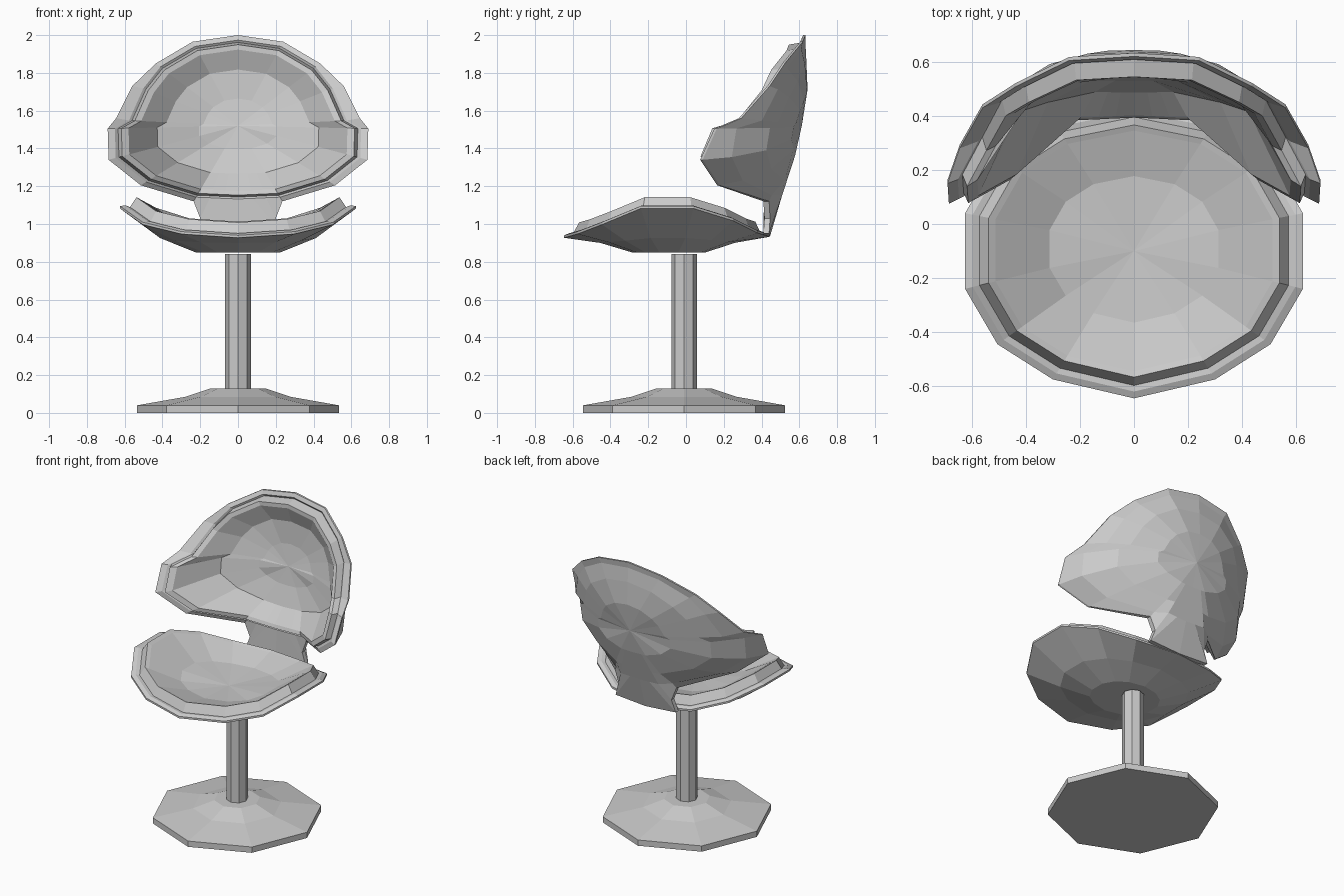
import bpy, bmesh, math
from mathutils import Vector

cube = bpy.data.objects.get("Cube")
if cube:
    bpy.data.objects.remove(cube, do_unlink=True)

grey = bpy.data.materials.new("plain_grey")
grey.use_nodes = True
grey.diffuse_color = (0.6, 0.6, 0.6, 1)
grey.node_tree.nodes["Principled BSDF"].inputs["Base Color"].default_value = (0.6, 0.6, 0.6, 1)


def loft(name, rings, start=None, end=None):
    """Skin closed rings of equal length; ends close to a point or a flat cap."""
    bm = bmesh.new()
    loops = [[bm.verts.new(p) for p in ring] for ring in rings]
    n = len(loops[0])
    for a, b in zip(loops, loops[1:]):
        for i in range(n):
            j = (i + 1) % n
            bm.faces.new((a[i], a[j], b[j], b[i]))
    for loop, tip in ((loops[0], start), (loops[-1], end)):
        if tip is None:
            bm.faces.new(loop)
        else:
            t = bm.verts.new(tip)
            for i in range(n):
                bm.faces.new((loop[i], loop[(i + 1) % n], t))
    bmesh.ops.recalc_face_normals(bm, faces=bm.faces)
    mesh = bpy.data.meshes.new(name)
    bm.to_mesh(mesh)
    bm.free()
    mesh.materials.append(grey)
    obj = bpy.data.objects.new(name, mesh)
    bpy.context.collection.objects.link(obj)
    return obj


def mirrored(half):
    """Complete a half outline that starts and ends on the centre line."""
    return [Vector(p) for p in half] + [Vector((-x, y, z)) for x, y, z in half[-2:0:-1]]


def scaled(ring, centre, s, shift=(0, 0, 0)):
    c = Vector(centre)
    return [c + (p - c) * s + Vector(shift) for p in ring]


def interp(table, v):
    for (a, fa), (b, fb) in zip(table, table[1:]):
        if v <= b:
            return fa + (fb - fa) * max(0, (v - a) / (b - a))
    return table[-1][1]


def octagon(radius, z):
    return [Vector((radius * math.cos(k * math.pi / 4),
                    radius * math.sin(k * math.pi / 4) - 0.01, z)) for k in range(8)]


# Base plate and post
loft("base", [octagon(r, z) for r, z in
              ((0.535, 0), (0.535, 0.04), (0.28, 0.085), (0.145, 0.13))])
loft("post", [octagon(0.068, 0.12), octagon(0.068, 0.84)])

# Seat: saddle-shaped rim, shallow shell below, padded lip and bowl above
seat_rim = mirrored([(0, -0.645, 0.94), (0.3, -0.575, 0.96), (0.505, -0.445, 1.01),
                     (0.625, -0.24, 1.095), (0.625, 0.04, 1.095), (0.505, 0.25, 1.03),
                     (0.3, 0.38, 0.965), (0, 0.44, 0.945)])
mid = (0, -0.085, 1.0)


def level(ring, z, keep):
    return [Vector((p.x, p.y, z + (p.z - 1.0) * keep)) for p in ring]


loft("seat", [
    level(scaled(seat_rim, mid, 0.36), 0.85, 0),
    level(scaled(seat_rim, mid, 0.66), 0.91, 0.25),
    scaled(seat_rim, mid, 1, (0, 0, -0.013)),
    seat_rim,
    scaled(seat_rim, mid, 0.955, (0, 0, 0.008)),
    scaled(seat_rim, mid, 0.915, (0, 0, 0.003)),
    scaled(seat_rim, mid, 0.86, (0, 0, 0.06)),
    scaled(seat_rim, mid, 0.82, (0, 0, 0.05)),
    level(scaled(seat_rim, mid, 0.5), 0.97, 0.4),
], end=(0, -0.1, 0.945))

# Backrest: wrapped shell with forward wings, running down into a waisted neck
crown = [(0, 0.62, 2.0), (0.24, 0.605, 1.965), (0.435, 0.51, 1.85)]
wing = [(0.69, 0.15, 1.505), (0.685, 0.075, 1.34), (0.515, 0.165, 1.205),
        (0.235, 0.41, 1.12)]
shell_rim = mirrored(crown + [(0.56, 0.43, 1.73), (0.645, 0.28, 1.56)] + wing
                     + [(0.2, 0.415, 1.03), (0.23, 0.41, 0.95), (0, 0.415, 0.935)])
pad_rim = mirrored(crown + [(0.53, 0.45, 1.73), (0.61, 0.3, 1.55)] + wing
                   + [(0.157, 0.413, 1.117), (0.08, 0.417, 1.113), (0, 0.42, 1.11)])
hub = (0, 0.5, 1.52)
spine = [(0.94, 0.44), (1.4, 0.59), (1.72, 0.645), (2.0, 0.63)]
wrap = [(0.145, 0), (0.31, 0.05), (0.465, 0.14), (0.57, 0.22), (0.645, 0.36), (0.69, 0.5)]


def on_shell(s, depth=0):
    """Ring on the curved shell, which curls forward low down at the sides."""
    ring = []
    for p in scaled(pad_rim, hub, s):
        x = abs(p.x)
        curl = interp(wrap, x) + 3 * max(0, 1.32 - p.z) * max(0, x - 0.15)
        ring.append(Vector((p.x, interp(spine, p.z) - curl - depth, p.z)))
    return ring


def padded(s, push):
    """Ring of the padded lip, standing further forward towards the top."""
    return [p - Vector((0, push + 0.035 * (p.z - 1.15), 0))
            for p in scaled(pad_rim, hub, s)]


shell_rear = [p + Vector((0, 0.03 if p.z < 1.15 else 0.013, 0)) for p in shell_rim]
loft("backrest", [
    on_shell(0.4), on_shell(0.72), on_shell(0.92),
    shell_rear,
    shell_rim,
    scaled(pad_rim, hub, 0.945, (0, -0.005, 0)),
    scaled(pad_rim, hub, 0.92, (0, 0.005, 0)),
    padded(0.895, 0.035),
    padded(0.84, 0.03),
    on_shell(0.62, 0.06), on_shell(0.3, 0.06),
], start=(0, 0.613, 1.52), end=(0, 0.55, 1.52))
